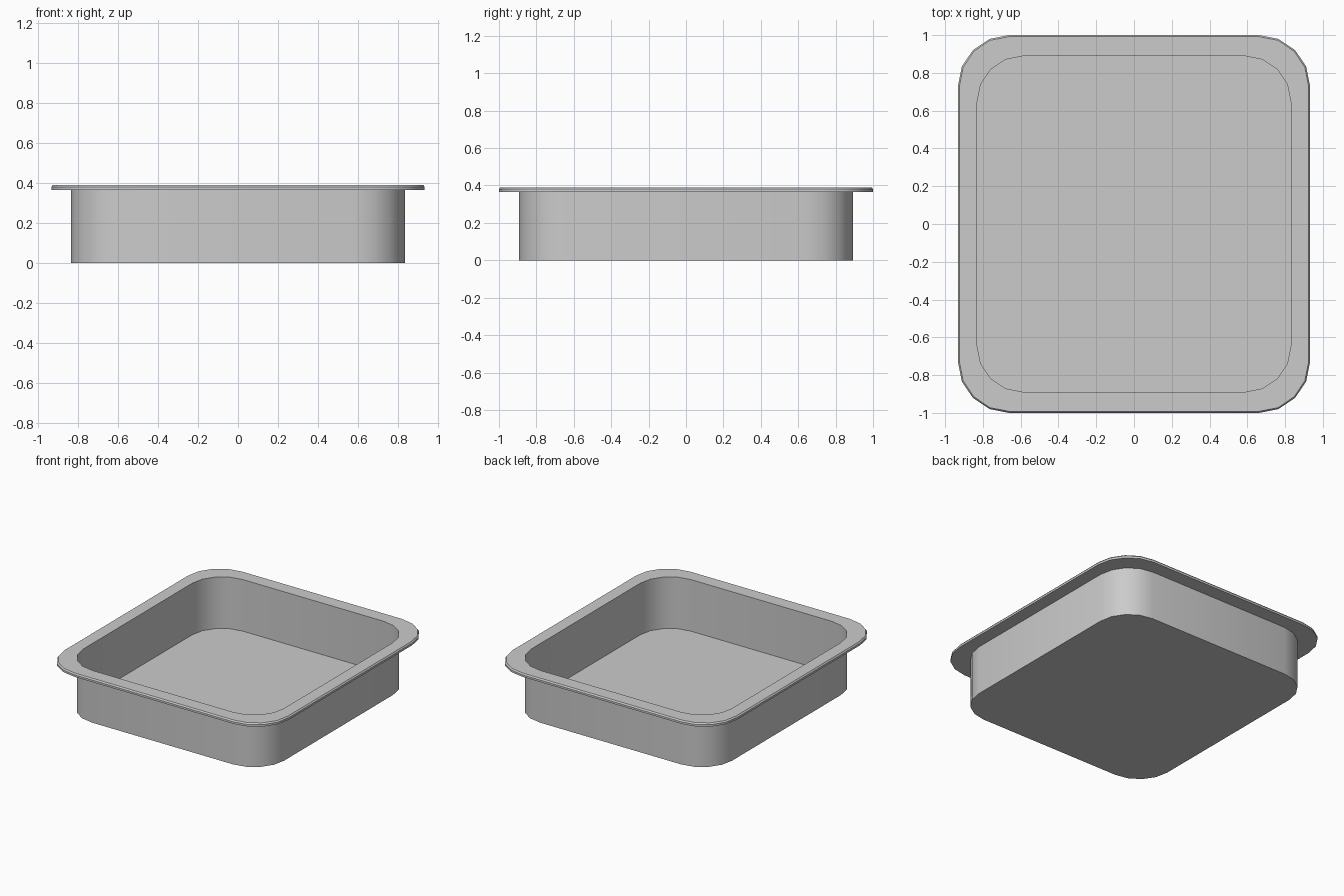
import bpy, bmesh
from math import sin, cos, pi, radians

if "Cube" in bpy.data.objects:
    bpy.data.objects.remove(bpy.data.objects["Cube"])

SEGMENTS = 4  # sides per rounded corner


def rounded_ring(bm, hx, hy, r, z):
    """Rounded rectangle of vertices, counter-clockwise from above."""
    ring = []
    for q, (sx, sy) in enumerate([(1, 1), (-1, 1), (-1, -1), (1, -1)]):
        for i in range(SEGMENTS + 1):
            a = (q + i / SEGMENTS) * pi / 2
            ring.append(bm.verts.new((sx * (hx - r) + r * cos(a),
                                      sy * (hy - r) + r * sin(a), z)))
    return ring


def bridge(bm, a, b):
    n = len(a)
    for i in range(n):
        j = (i + 1) % n
        bm.faces.new((a[i], a[j], b[j], b[i]))


# Tray section from the outer bottom, over the rim, to the inside floor:
# half width, half depth, corner radius, height
section = [
    (0.834, 0.893, 0.250, 0.000),
    (0.834, 0.893, 0.250, 0.365),
    (0.932, 1.000, 0.270, 0.365),
    (0.932, 1.000, 0.270, 0.380),
    (0.924, 0.992, 0.262, 0.390),
    (0.831, 0.890, 0.247, 0.390),
    (0.831, 0.890, 0.247, 0.004),
]

bm = bmesh.new()
rings = [rounded_ring(bm, *s) for s in section]
for low, high in zip(rings, rings[1:]):
    bridge(bm, low, high)
bm.faces.new(rings[0][::-1])  # underside
bm.faces.new(rings[-1])       # inside floor
bmesh.ops.recalc_face_normals(bm, faces=bm.faces)

mesh = bpy.data.meshes.new("tray")
bm.to_mesh(mesh)
bm.free()
tray = bpy.data.objects.new("tray", mesh)
bpy.context.collection.objects.link(tray)

# Smooth rounded corners, crisp rim and base edges
bpy.context.view_layer.objects.active = tray
tray.select_set(True)
bpy.ops.object.shade_smooth_by_angle(angle=radians(30))
